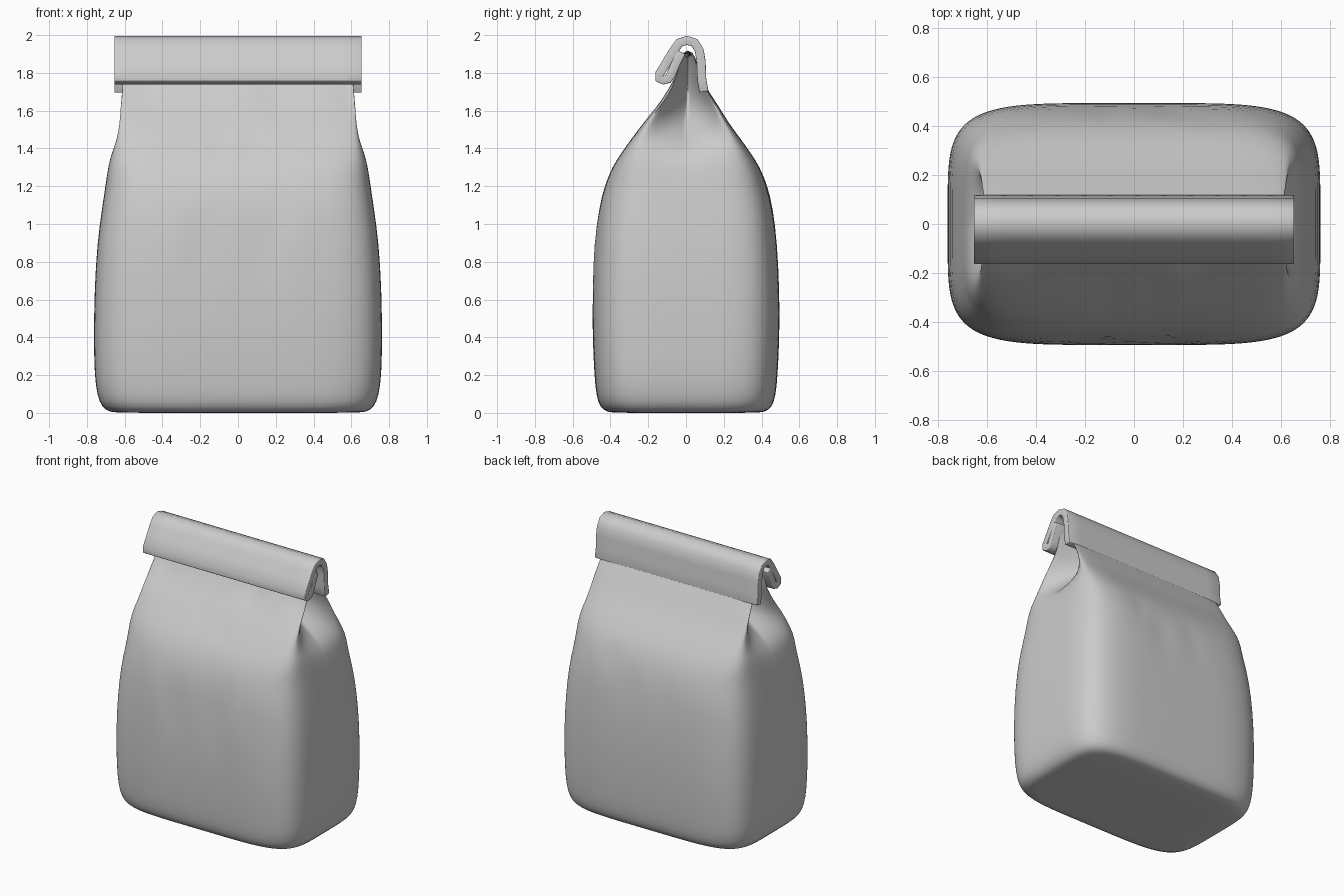
import bpy, bmesh, math

cube = bpy.data.objects.get("Cube")
if cube:
    bpy.data.objects.remove(cube, do_unlink=True)

paper = bpy.data.materials.new("grey_paper")
paper.use_nodes = True
grey = (0.6, 0.6, 0.6, 1)
paper.diffuse_color = grey
paper.node_tree.nodes["Principled BSDF"].inputs["Base Color"].default_value = grey


def make_object(name, bm):
    bmesh.ops.recalc_face_normals(bm, faces=bm.faces[:])
    mesh = bpy.data.meshes.new(name)
    bm.to_mesh(mesh)
    bm.free()
    mesh.materials.append(paper)
    obj = bpy.data.objects.new(name, mesh)
    bpy.context.collection.objects.link(obj)
    for o in bpy.context.selected_objects:
        o.select_set(False)
    obj.select_set(True)
    bpy.context.view_layer.objects.active = obj
    return obj


# Bag sections: height, half width, half depth, squareness, gusset depth
SECTIONS = [
    (0.0, 0.62, 0.36, 5, 0), (0.003, 0.68, 0.42, 5, 0),
    (0.03, 0.72, 0.455, 5, 0), (0.09, 0.745, 0.475, 5, 0),
    (0.2, 0.76, 0.485, 5, 0), (0.4, 0.763, 0.495, 5, 0),
    (0.65, 0.76, 0.495, 5, 0), (0.9, 0.745, 0.482, 5, 0),
    (1.08, 0.72, 0.462, 5, 0), (1.2, 0.702, 0.432, 5, 0),
    (1.3, 0.692, 0.392, 6, 0.005), (1.38, 0.686, 0.34, 7, 0.03),
    (1.46, 0.68, 0.282, 8, 0.13), (1.54, 0.674, 0.222, 9, 0.22),
    (1.62, 0.668, 0.165, 10, 0.29), (1.69, 0.662, 0.118, 10, 0.32),
    (1.76, 0.658, 0.075, 10, 0.33), (1.84, 0.655, 0.05, 10, 0.33),
    (1.92, 0.652, 0.03, 10, 0.33),
]

# Creases pressed into the walls: x, z, radius, depth, side
DENTS = [
    (-0.19, 0.84, 0.09, 0.025, -1), (0.15, 0.83, 0.09, 0.025, -1),
    (-0.3, 0.93, 0.08, -0.012, -1), (0.28, 0.9, 0.08, -0.01, -1),
    (-0.1, 1.47, 0.05, 0.015, -1), (0.07, 1.46, 0.05, 0.012, -1),
    (0.22, 1.1, 0.05, 0.012, -1), (-0.5, 1.69, 0.08, 0.02, -1),
    (0.2, 1.69, 0.07, 0.02, -1), (0.58, 1.68, 0.06, 0.02, -1),
    (0.15, 1.05, 0.07, 0.015, 1), (-0.12, 1.12, 0.06, 0.012, 1),
    (0.3, 1.2, 0.06, 0.012, 1),
]

STEPS = 24
side = [-1 + 2 * i / STEPS for i in range(STEPS)]
SQUARE = ([(t, -1) for t in side] + [(1, t) for t in side]
          + [(-t, 1) for t in side] + [(-1, -t) for t in side])


def bag_point(u, v, z, hx, hy, n, gusset):
    r = (abs(u) ** n + abs(v) ** n) ** (-1 / n)
    x, y = u * r * hx, v * r * hy
    # side wall folds inward towards its centre line
    x -= u * gusset * (1 - abs(v))
    if abs(v) == 1:
        for dx, dz, size, depth, facing in DENTS:
            if facing == v:
                d2 = ((x - dx) ** 2 + (z - dz) ** 2) / size ** 2
                y -= v * depth * math.exp(-d2)
    lean = 0.01 if z > 1.6 else 0
    return x, y + lean, z


# Bag body, lofted through the sections
bm = bmesh.new()
rings = [[bm.verts.new(bag_point(u, v, *s)) for u, v in SQUARE] for s in SECTIONS]
count = len(SQUARE)
for low, high in zip(rings, rings[1:]):
    for i in range(count):
        j = (i + 1) % count
        bm.faces.new((low[i], low[j], high[j], high[i]))
bm.faces.new(rings[0][::-1])
# close the neck in strips between front and back wall
top = rings[-1]
half = STEPS // 2
for i in range(STEPS):
    a, b = top[i], top[i + 1]
    c, d = top[3 * STEPS - i - 1], top[3 * STEPS - i]
    bm.faces.new((a, b, c, d))
for s in (STEPS, 3 * STEPS):
    bm.faces.new([top[(s + i) % count] for i in range(STEPS + 1)])
body = make_object("bag_body", bm)
sub = body.modifiers.new("smooth", "SUBSURF")
sub.levels = sub.render_levels = 1
bpy.ops.object.shade_smooth()

# Rolled top: a thick strip of paper over the neck, hooked at the front
PATH = [(0.095, 1.70), (0.083, 1.77), (0.08, 1.86), (0.07, 1.92), (0.045, 1.96),
        (0.005, 1.972), (-0.035, 1.96), (-0.06, 1.925), (-0.1, 1.86),
        (-0.14, 1.795), (-0.142, 1.77), (-0.12, 1.762), (-0.095, 1.768),
        (-0.08, 1.79), (-0.05, 1.86), (-0.025, 1.91)]
bm = bmesh.new()
COLS = 12
grid = []
for y, z in PATH:
    grid.append([bm.verts.new((-0.655 + 1.31 * i / COLS, y, z)) for i in range(COLS + 1)])
for a, b in zip(grid, grid[1:]):
    for i in range(COLS):
        bm.faces.new((a[i], a[i + 1], b[i + 1], b[i]))
fold = make_object("rolled_top", bm)
thick = fold.modifiers.new("thickness", "SOLIDIFY")
thick.thickness = 0.048
thick.offset = 0
bevel = fold.modifiers.new("soft_edges", "BEVEL")
bevel.width = 0.012
bevel.segments = 2
bevel.limit_method = "ANGLE"
bevel.angle_limit = math.radians(60)
bpy.ops.object.shade_smooth_by_angle(angle=math.radians(50))
